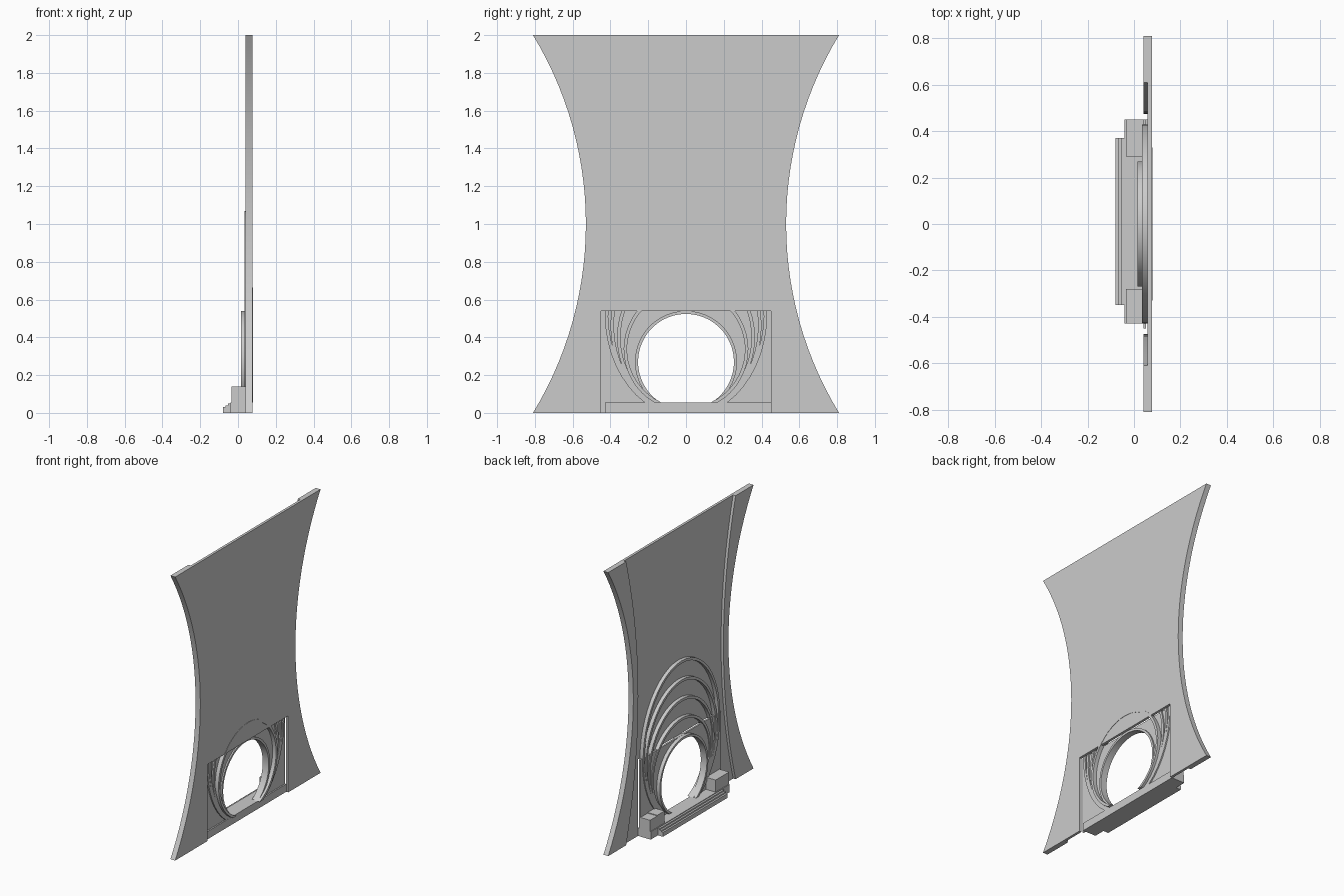
import bpy, bmesh
from math import sin, cos, pi, asin, sqrt, radians

if "Cube" in bpy.data.objects:
    bpy.data.objects.remove(bpy.data.objects["Cube"])


def slab(name, pts, x0, x1, smooth=False):
    """Extrude a closed (y, z) outline along x."""
    bm = bmesh.new()
    face = bm.faces.new([bm.verts.new((x0, y, z)) for y, z in pts])
    ext = bmesh.ops.extrude_face_region(bm, geom=[face])
    moved = [v for v in ext["geom"] if isinstance(v, bmesh.types.BMVert)]
    bmesh.ops.translate(bm, verts=moved, vec=(x1 - x0, 0, 0))
    bmesh.ops.recalc_face_normals(bm, faces=bm.faces)
    bmesh.ops.triangulate(bm, faces=[f for f in bm.faces if len(f.verts) > 4])
    me = bpy.data.meshes.new(name)
    bm.to_mesh(me)
    bm.free()
    ob = bpy.data.objects.new(name, me)
    bpy.context.collection.objects.link(ob)
    if smooth:
        bpy.ops.object.select_all(action='DESELECT')
        ob.select_set(True)
        bpy.context.view_layer.objects.active = ob
        bpy.ops.object.shade_smooth_by_angle(angle=radians(30))
    return ob


def box(name, x0, x1, y0, y1, z0, z1):
    return slab(name, [(y0, z0), (y1, z0), (y1, z1), (y0, z1)], x0, x1)


def waist(y_end, y_mid, n=28):
    """Concave side curve from z = 0 up to z = 2."""
    sag = y_end - y_mid
    r = (1 + sag * sag) / (2 * sag)
    a = asin(1 / r)
    return [(y_mid + r - r * cos(-a + 2 * a * i / n),
             1 + r * sin(-a + 2 * a * i / n)) for i in range(n + 1)]


def horseshoe(ry, rz, zc, z_end, n=40):
    """Arc over the top from the right foot to the left foot."""
    a = asin(max(-1, (z_end - zc) / rz))
    return [(ry * cos(a + (pi - 2 * a) * i / n),
             zc + rz * sin(a + (pi - 2 * a) * i / n)) for i in range(n + 1)]


def arch(name, ry, rz, zc, t, x0, x1, z_end=0.055):
    outer = horseshoe(ry, rz, zc, z_end)
    inner = horseshoe(ry - t, rz - t, zc, z_end)
    return slab(name, outer + inner[::-1], x0, x1, True)


def flip(pts):
    return [(-y, z) for y, z in pts]


XF = 0.077          # flat outer face of the panel
XM = 0.059          # recessed back face of the panel

# Hourglass panel with a rectangular doorway notch
side = waist(0.81, 0.53)
notch = [(-0.45, 0), (-0.45, 0.54), (0.45, 0.54), (0.45, 0)]
slab("wall_panel", side + flip(side)[::-1] + notch, XM, XF, True)

# Raised borders along the curved edges
inner = waist(0.61, 0.475)
border = side + inner[::-1]
slab("border_left", border, 0.04, XM, True)
slab("border_right", flip(border), 0.04, XM, True)

# Door plate with the round opening
hole = horseshoe(0.255, 0.255, 0.27, 0.055)
a = hole[0][0]
slab("door_plate", [(0.45, 0), (0.45, 0.54), (-0.45, 0.54), (-0.45, 0), (-a, 0)]
     + hole[::-1] + [(a, 0)], 0.04, 0.052, True)

# Rim of the opening
arch("opening_rim", 0.27, 0.27, 0.27, 0.016, 0.015, 0.062)

# Growing arches above the opening; the first shows through the panel
for i, (half, top) in enumerate([(0.33, 0.665), (0.365, 0.80),
                                 (0.40, 0.935), (0.43, 1.07)]):
    rz = (top - 0.055) / 1.86
    arch(f"arch_{i + 1}", half, rz, top - rz, 0.018, 0.034,
         0.079 if i == 0 else 0.061)

# Floor and steps
box("floor", -0.04, 0.062, -0.43, 0.45, 0, 0.055)
for i, (x, z) in enumerate([(-0.079, 0.03), (-0.066, 0.04), (-0.053, 0.05)]):
    box(f"step_{i + 1}", x, -0.035, -0.35, 0.37, 0, z)

# Corner blocks beside the steps
box("block_left_outer", -0.035, 0.052, 0.37, 0.45, 0, 0.135)
box("block_left_inner", -0.035, 0.052, 0.29, 0.37, 0, 0.14)
box("block_right", -0.035, 0.052, -0.43, -0.28, 0, 0.14)
